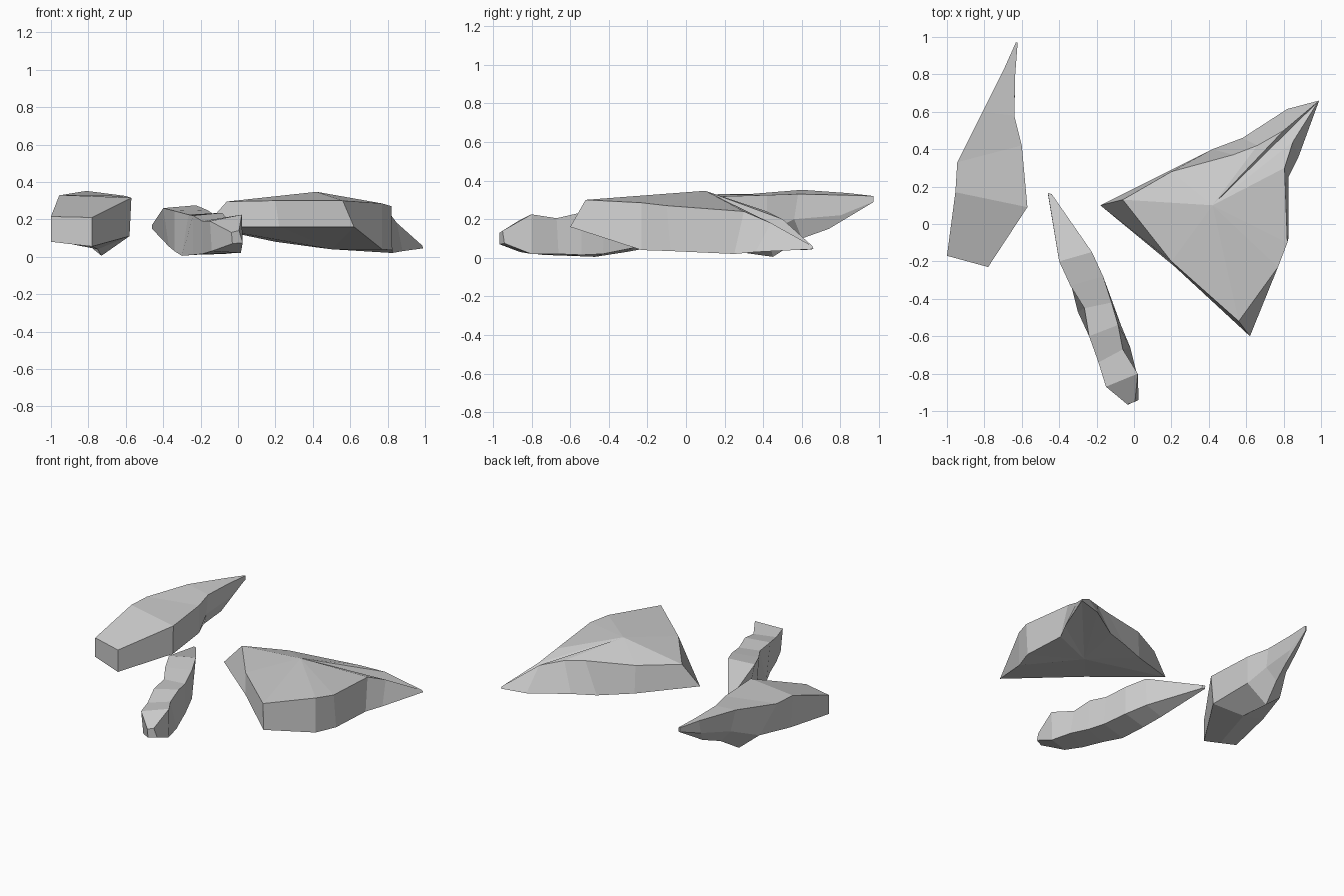
import bpy, bmesh


def loft(name, rings, start=None, end=None):
    """Skin matching rings of points; close each end flat or onto a centre point."""
    bm = bmesh.new()
    loops = [[bm.verts.new(p) for p in ring] for ring in rings]
    n = len(loops[0])
    for a, b in zip(loops, loops[1:]):
        for i in range(n):
            j = (i + 1) % n
            bm.faces.new((a[i], a[j], b[j], b[i]))
    for loop, centre in ((loops[0], start), (loops[-1], end)):
        if centre is None:
            bm.faces.new(loop)
        else:
            c = bm.verts.new(centre)
            for i in range(n):
                bm.faces.new((loop[i], loop[(i + 1) % n], c))
    bmesh.ops.recalc_face_normals(bm, faces=bm.faces)
    mesh = bpy.data.meshes.new(name)
    bm.to_mesh(mesh)
    bm.free()
    obj = bpy.data.objects.new(name, mesh)
    bpy.context.collection.objects.link(obj)
    return obj


# Left shard: top-left, top-right, bottom-right, keel, bottom-left, front to back
loft("left_shard", [
    [(-1, -.17, .215), (-.78, -.23, .21), (-.78, -.23, .055), (-.89, -.2, .067), (-1, -.17, .08)],
    [(-.955, .17, .33), (-.57, .09, .315), (-.58, .1, .11), (-.75, .2, .04), (-.94, .17, .1)],
    [(-.945, .33, .33), (-.6, .42, .325), (-.6, .42, .13), (-.73, .45, .005), (-.87, .42, .12)],
    [(-.81, .6, .352), (-.64, .58, .33), (-.64, .56, .2), (-.69, .6, .1), (-.77, .6, .19)],
    [(-.69, .84, .335), (-.635, .8, .325), (-.635, .8, .22), (-.65, .74, .15), (-.69, .82, .24)],
    [(-.632, .97, .32), (-.622, .97, .32), (-.622, .97, .29), (-.627, .965, .285), (-.632, .97, .29)],
])

# Narrow shard: top-left, top-right, bottom-right, bottom-left, back to front
loft("narrow_shard", [
    [(-.46, .165, .17), (-.44, .16, .17), (-.44, .155, .15), (-.46, .16, .15)],
    [(-.4, -.2, .26), (-.225, -.15, .275), (-.24, -.16, .09), (-.37, -.17, .055)],
    [(-.34, -.33, .245), (-.165, -.28, .25), (-.165, -.28, .05), (-.34, -.31, .03)],
    [(-.265, -.45, .225), (-.12, -.42, .22), (-.11, -.43, .02), (-.3, -.47, .005)],
    [(-.24, -.6, .22), (-.085, -.54, .235), (-.07, -.54, .015), (-.24, -.6, .01)],
    [(-.19, -.74, .19), (-.06, -.67, .205), (-.02, -.66, .02), (-.19, -.74, .015)],
    [(-.15, -.87, .19), (.02, -.8, .225), (.015, -.8, .02), (-.14, -.86, .03)],
    [(-.035, -.965, .13), (.005, -.95, .14), (.025, -.94, .075), (-.03, -.965, .07)],
])

# Large slab: lower rim and upper rim, each closed onto a centre point
loft("large_slab", [
    [(-.18, .1, .16), (.22, -.23, .16), (.62, -.6, .16), (.77, -.23, .04),
     (.825, -.08, .035), (.825, .25, .02), (.88, .36, .03), (.99, .66, .045),
     (.82, .615, .04), (.58, .46, .04), (.42, .4, .05), (.2, .29, .08)],
    [(-.06, .13, .295), (.2, -.2, .3), (.56, -.52, .3), (.77, -.23, .285),
     (.82, -.1, .27), (.805, .3, .24), (.85, .44, .18), (.985, .655, .06),
     (.8, .5, .2), (.66, .42, .24), (.53, .37, .255), (.2, .28, .275)],
], start=(.5, .1, .04), end=(.42, .1, .347))
